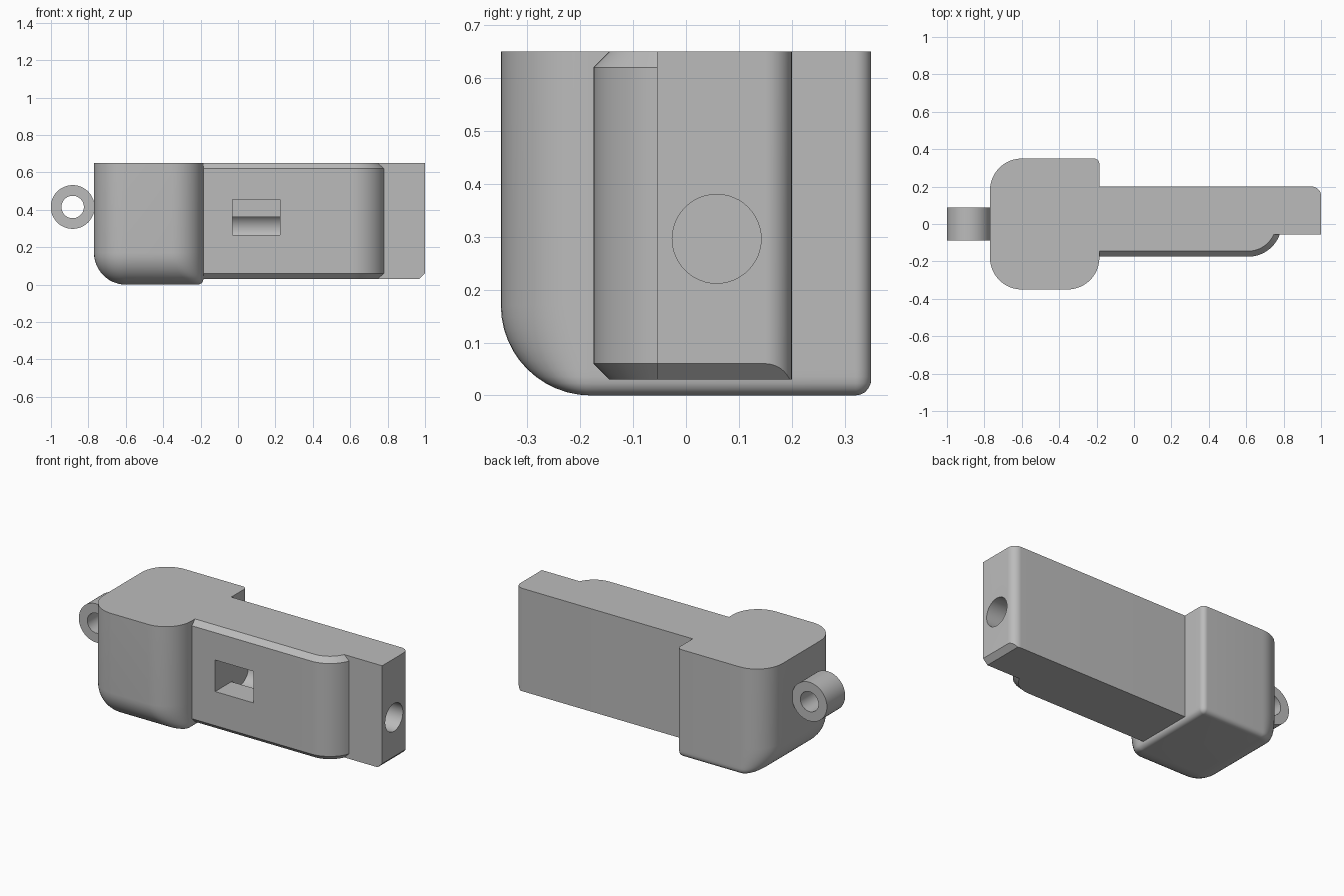
import bpy
import bmesh
from math import sin, cos, pi, sqrt, asin, radians

cube = bpy.data.objects.get("Cube")
if cube:
    bpy.data.objects.remove(cube)

TOP, BASE = 0.65, 0.03
BIG, SMALL = 0.17, 0.03

grey = bpy.data.materials.new("light grey plastic")
grey.use_nodes = True
grey.diffuse_color = (0.5, 0.5, 0.5, 1)
grey.node_tree.nodes["Principled BSDF"].inputs["Base Color"].default_value = (0.5, 0.5, 0.5, 1)


def finish(name, bm):
    bmesh.ops.remove_doubles(bm, verts=bm.verts, dist=0.0002)
    bmesh.ops.recalc_face_normals(bm, faces=bm.faces)
    mesh = bpy.data.meshes.new(name)
    bm.to_mesh(mesh)
    bm.free()
    mesh.materials.append(grey)
    ob = bpy.data.objects.new(name, mesh)
    bpy.context.collection.objects.link(ob)
    return ob


def loft(name, rings, closed=False):
    """Skin a stack of matching outlines; cap the ends or close the loop."""
    bm = bmesh.new()
    rows = [[bm.verts.new(p) for p in ring] for ring in rings]
    pairs = list(zip(rows, rows[1:]))
    if closed:
        pairs.append((rows[-1], rows[0]))
    else:
        bm.faces.new(rows[0])
        bm.faces.new(rows[-1])
    for a, b in pairs:
        for i in range(len(a)):
            j = (i + 1) % len(a)
            bm.faces.new((a[i], a[j], b[j], b[i]))
    return finish(name, bm)


def arc(cx, cy, r, start, end, steps=12):
    angles = [start + (end - start) * i / steps for i in range(steps + 1)]
    return [(cx + r * cos(a), cy + r * sin(a)) for a in angles]


def boolean(target, tool, operation):
    mod = target.modifiers.new("boolean", "BOOLEAN")
    mod.operation, mod.object, mod.solver = operation, tool, "EXACT"
    bpy.context.view_layer.objects.active = target
    bpy.ops.object.modifier_apply(modifier=mod.name)
    bpy.data.objects.remove(tool)


def round_inset(r, z):
    return r - sqrt(r * r - (r - z) ** 2) if z < r else 0


# Head block: large rounding on front and left, small on back and right
def head_ring(z):
    big, small = round_inset(BIG, z), round_inset(SMALL, z)
    x0, x1 = -0.77 + big, -0.185 - small
    y0, y1 = -0.35 + big, 0.35 - small
    r, s = max(BIG - big, 0.003), max(SMALL - small, 0.003)
    flat = (arc(x0 + r, y0 + r, r, pi, 1.5 * pi)
            + arc(x1 - r, y0 + r, r, -pi / 2, 0)
            + arc(x1 - s, y1 - s, s, 0, pi / 2)
            + arc(x0 + r, y1 - r, r, pi / 2, pi))
    return [(x, y, z) for x, y in flat]


levels = [BIG * (1 - cos(i * pi / 24)) for i in range(13)] + [TOP]
head = loft("head_block", [head_ring(z) for z in levels])

# Long body with a rounded back corner and a chamfer under its far end
outline = [(-0.186, -0.055), (1, -0.055)] + arc(0.95, 0.15, 0.05, 0, pi / 2) + [(-0.186, 0.2)]
edge = 1 - SMALL
body = loft("long_body", [
    [(min(x, edge), y, BASE) for x, y in outline],
    [(x, y, BASE + max(0, x - edge)) for x, y in outline],
    [(x, y, TOP) for x, y in outline]])


# Raised front panel with chamfered top and bottom
def panel_ring(z, inset):
    r = 0.18 - inset
    curve = arc(0.61, 0.005, r, -pi / 2, asin(-0.06 / r))
    flat = [(-0.186, -0.04), (-0.186, -0.175 + inset)] + curve + [(curve[-1][0], -0.04)]
    return [(x, y, z) for x, y in flat]


panel = loft("front_panel", [
    panel_ring(BASE, SMALL), panel_ring(BASE + SMALL, 0),
    panel_ring(TOP - SMALL, 0), panel_ring(TOP, SMALL)])
boolean(body, panel, "UNION")

# Window pocket, and the round bore running into it from the far end
window = loft("window_cutter", [
    [(-0.03, y, 0.265), (0.225, y, 0.265), (0.225, y, 0.455), (-0.03, y, 0.455)]
    for y in (-0.3, 0.004)])
bore = loft("bore_cutter", [
    [(x, y, z) for y, z in arc(0.058, 0.296, 0.084, 0, 2 * pi, 48)[:-1]]
    for x in (-0.029, 1.1)])
boolean(body, window, "DIFFERENCE")
boolean(body, bore, "DIFFERENCE")

# Key ring loop
loop_rings = [[(x, y, z) for x, z in arc(-0.884, 0.415, r, 0, 2 * pi, 48)[:-1]]
              for r, y in ((0.117, -0.087), (0.117, 0.087), (0.06, 0.087), (0.06, -0.087))]
loop = loft("ring_loop", loop_rings, closed=True)

bpy.ops.object.select_all(action="DESELECT")
for ob in (head, body, loop):
    ob.select_set(True)
bpy.context.view_layer.objects.active = body
bpy.ops.object.shade_smooth_by_angle(angle=radians(30))
